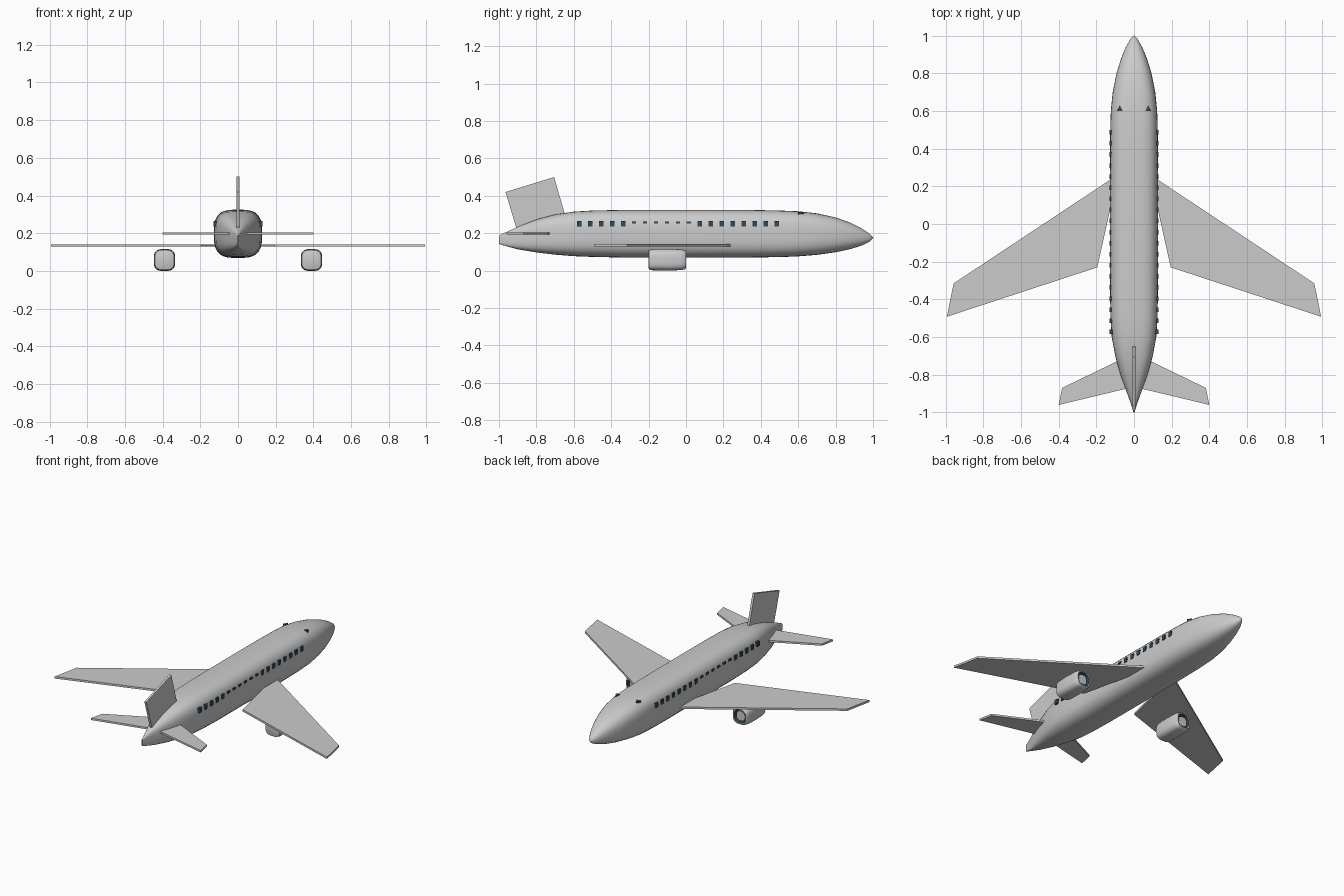
import bpy, bmesh, math

if "Cube" in bpy.data.objects:
    bpy.data.objects.remove(bpy.data.objects["Cube"])

dark = bpy.data.materials.new("dark_glass")
dark.diffuse_color = (0.03, 0.07, 0.11, 1)
dark.use_nodes = True
dark.node_tree.nodes["Principled BSDF"].inputs["Base Color"].default_value = dark.diffuse_color


def finish(name, bm, mats=(), smooth=None):
    bmesh.ops.recalc_face_normals(bm, faces=bm.faces)
    me = bpy.data.meshes.new(name)
    bm.to_mesh(me)
    bm.free()
    for m in mats:
        me.materials.append(m)
    ob = bpy.data.objects.new(name, me)
    bpy.context.collection.objects.link(ob)
    if smooth:
        bpy.ops.object.select_all(action='DESELECT')
        ob.select_set(True)
        bpy.context.view_layer.objects.active = ob
        bpy.ops.object.shade_smooth_by_angle(angle=math.radians(smooth))
    return ob


def ring(bm, cx, y, cz, rx, rz, n, power):
    # rounded-square section across y
    out = []
    for i in range(n):
        a = 2 * math.pi * (i + 0.5) / n
        c, s = math.cos(a), math.sin(a)
        r = (abs(c) ** power + abs(s) ** power) ** (-1 / power)
        out.append(bm.verts.new((cx + rx * r * c, y, cz + rz * r * s)))
    return out


def loft(bm, rings):
    n = len(rings[0])
    bands = []
    for a, b in zip(rings, rings[1:]):
        bands.append([bm.faces.new((a[i], a[(i + 1) % n], b[(i + 1) % n], b[i]))
                      for i in range(n)])
    bm.faces.new(rings[0])
    bm.faces.new(rings[-1])
    return bands


def slab(name, pts, axis, centre, thick, mats=()):
    # outline in xy (axis z) or yz (axis x), thickened along the axis
    bm = bmesh.new()
    layers = []
    for d in (-thick / 2, thick / 2):
        w = centre + d
        layers.append([bm.verts.new((p, q, w) if axis == 'z' else (w, p, q))
                       for p, q in pts])
    loft(bm, layers)
    return finish(name, bm, mats)


# Fuselage stations: y, half width, bottom, top
stations = [(-1.0, .003, .142, .188), (-.95, .018, .127, .211), (-.9, .036, .114, .234),
            (-.8, .072, .097, .273), (-.7, .1, .085, .300), (-.6, .118, .077, .315),
            (-.5, .125, .073, .321), (-.35, .127, .07, .324), (0, .128, .069, .325),
            (.35, .127, .07, .324), (.5, .126, .072, .321), (.6, .123, .076, .317),
            (.7, .113, .084, .306), (.8, .093, .098, .284), (.88, .068, .115, .256),
            (.94, .043, .134, .225), (.98, .02, .153, .198), (1.0, .003, .172, .179)]
bm = bmesh.new()
rings = []
for y, w, lo, hi in stations:
    power = 3.2 if y < .6 else 3.2 - 1.0 * (y - .6) / .4
    rings.append(ring(bm, 0, y, (lo + hi) / 2, w, (hi - lo) / 2, 40, power))
loft(bm, rings)
finish("fuselage", bm, smooth=50)

# Fin
slab("fin", [(-.965, .42), (-.705, .5), (-.63, .24), (-.905, .22)], 'x', 0, .015)

for s, side in ((1, "right"), (-1, "left")):
    # Wings and tailplanes
    wing = [(.085, .262), (.957, -.315), (.993, -.492), (.195, -.23)]
    slab(side + "_wing", [(s * x, y) for x, y in wing], 'z', .135, .013)
    tail = [(.02, -.695), (.382, -.87), (.40, -.96), (.045, -.875)]
    slab(side + "_tailplane", [(s * x, y) for x, y in tail], 'z', .198, .012)

    # Engine with a recessed intake at the nose-side end
    bm = bmesh.new()
    prof = [(-.2, .8), (-.197, .9), (-.18, .97), (-.1, 1), (-.03, .96), (-.005, .88),
            (0, .8), (-.002, .72), (-.03, .68), (-.03, .56), (-.012, .54)]
    bands = loft(bm, [ring(bm, s * .39, y, .058, .057 * k, .058 * k, 32,
                           3.4 if i < 7 else 2.6) for i, (y, k) in enumerate(prof)])
    for band in bands[7:9]:
        for f in band:
            f.material_index = 1
    grey = bpy.data.materials.get("engine_grey") or bpy.data.materials.new("engine_grey")
    grey.diffuse_color = (.8, .8, .8, 1)
    grey.use_nodes = True
    grey.node_tree.nodes["Principled BSDF"].inputs["Base Color"].default_value = grey.diffuse_color
    finish(side + "_engine", bm, (grey, dark), smooth=40)

    # Cabin windows, the middle ones shallower
    bm = bmesh.new()
    for i in range(19):
        h = .013 if 5 <= i <= 10 else .03
        y = -.572 + i * .0588
        out = bmesh.ops.create_cube(bm, size=1)["verts"]
        for v in out:
            v.co = (s * .12 + v.co.x * .02, y + v.co.y * .024,
                    (.257 if h < .02 else .25) + v.co.z * h)
    finish(side + "_cabin_windows", bm, (dark,))

    # Cockpit window
    slab(side + "_cockpit_window", [(s * .075 - .015, .6), (s * .075 + .015, .6),
                                    (s * .075, .63)], 'z', .304, .02, (dark,))
